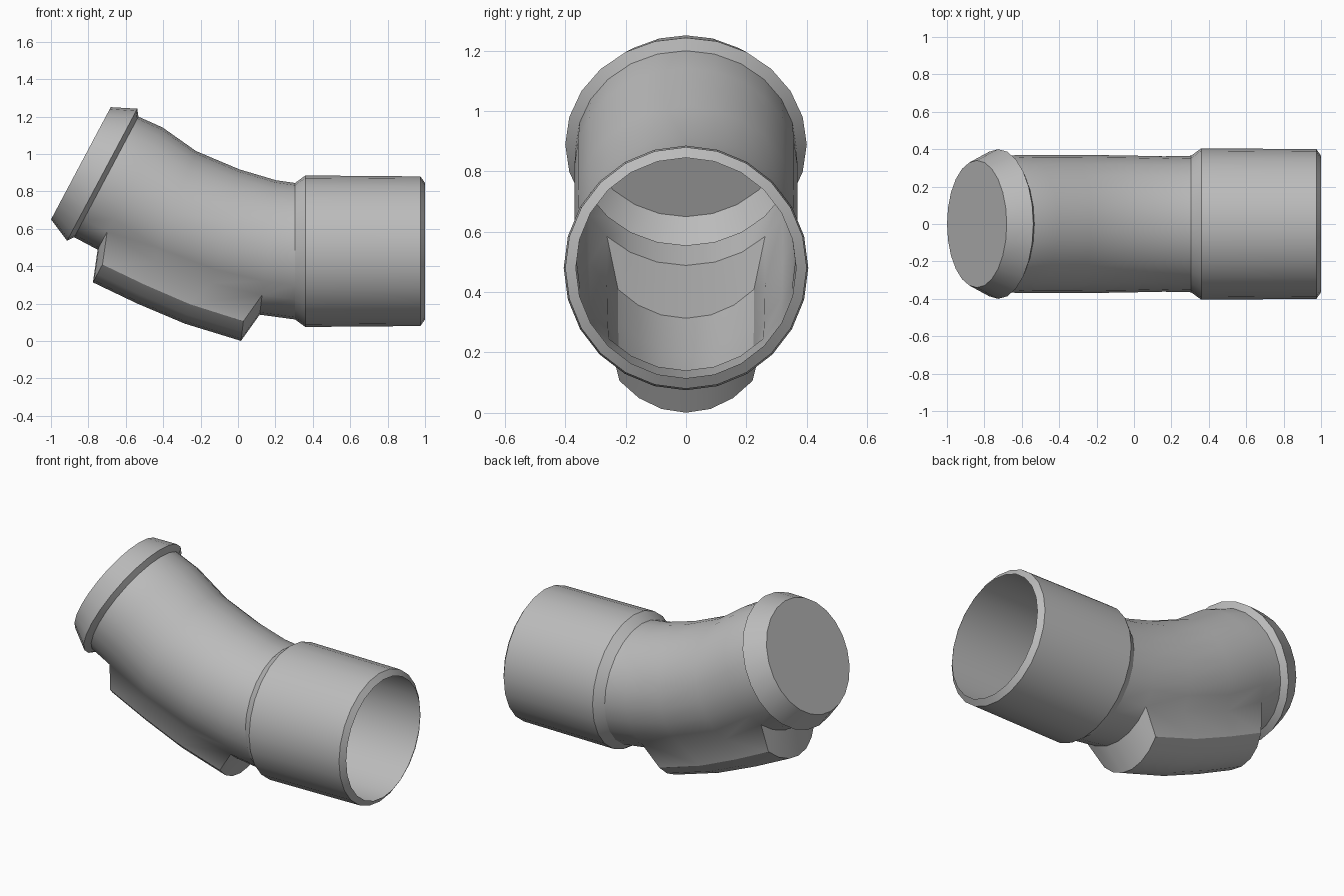
import bpy, bmesh
from math import sin, cos, pi, radians
from mathutils import Vector

cube = bpy.data.objects.get("Cube")
if cube:
    bpy.data.objects.remove(cube, do_unlink=True)

SIDES = 24
# Stations along the pipe, from the open socket to the closed flange: x, z, tilt, radius
STATIONS = [
    (1.0, 0.48, 0, 0.365), (0.975, 0.48, 0, 0.40), (0.36, 0.48, 0, 0.405),
    (0.305, 0.48, 0, 0.365), (0.16, 0.50, 7, 0.362), (-0.08, 0.561, 14, 0.367),
    (-0.357, 0.67, 21, 0.37), (-0.577, 0.815, 28, 0.37), (-0.704, 0.877, 28, 0.365),
    (-0.726, 0.889, 28, 0.40), (-0.84, 0.95, 28, 0.34),
]
# The mounting pad grows from the underside between these stations
PAD_FIRST, PAD_HALF = 4, 3
PAD_PUSH = [(-0.10, -0.14), (-0.116, -0.112), (-0.05, -0.124), (-0.025, -0.175)]
PAD_LAST = PAD_FIRST + len(PAD_PUSH) - 1


def ring_point(station, k):
    x, z, tilt, r = station
    t, a = radians(tilt), 2 * pi * k / SIDES
    return Vector((x - r * cos(a) * sin(t), r * sin(a), z - r * cos(a) * cos(t)))


bm = bmesh.new()
rings = [[bm.verts.new(ring_point(s, k)) for k in range(SIDES)] for s in STATIONS]

# Pipe wall, left open where the pad cavity joins it
for i in range(len(rings) - 1):
    for k in range(SIDES):
        under = k < PAD_HALF or k >= SIDES - PAD_HALF
        if PAD_FIRST <= i < PAD_LAST and under:
            continue
        n = (k + 1) % SIDES
        bm.faces.new((rings[i][k], rings[i][n], rings[i + 1][n], rings[i + 1][k]))
bm.faces.new(rings[-1])

# Pad: the underside patch pushed out and narrowed
upper, lower = [], []
for j, (dx, dz) in enumerate(PAD_PUSH):
    row = [rings[PAD_FIRST + j][k % SIDES] for k in range(-PAD_HALF, PAD_HALF + 1)]
    upper.append(row)
    lower.append([bm.verts.new((v.co.x + dx, v.co.y * 0.86, v.co.z + dz)) for v in row])
for j in range(len(lower) - 1):
    for k in range(2 * PAD_HALF):
        bm.faces.new((lower[j][k], lower[j][k + 1], lower[j + 1][k + 1], lower[j + 1][k]))
    for k in (0, -1):
        bm.faces.new((upper[j][k], upper[j + 1][k], lower[j + 1][k], lower[j][k]))
for j in (0, -1):
    for k in range(2 * PAD_HALF):
        bm.faces.new((upper[j][k], upper[j][k + 1], lower[j][k + 1], lower[j][k]))

bmesh.ops.recalc_face_normals(bm, faces=bm.faces)
mesh = bpy.data.meshes.new("pipe_elbow")
bm.to_mesh(mesh)
bm.free()

# Plain grey
grey = bpy.data.materials.new("grey")
grey.use_nodes = True
colour = (0.5, 0.5, 0.5, 1)
grey.diffuse_color = colour
grey.node_tree.nodes["Principled BSDF"].inputs["Base Color"].default_value = colour
mesh.materials.append(grey)

elbow = bpy.data.objects.new("pipe_elbow", mesh)
bpy.context.collection.objects.link(elbow)
bpy.context.view_layer.objects.active = elbow
elbow.select_set(True)
bpy.ops.object.shade_smooth_by_angle(angle=radians(25))
